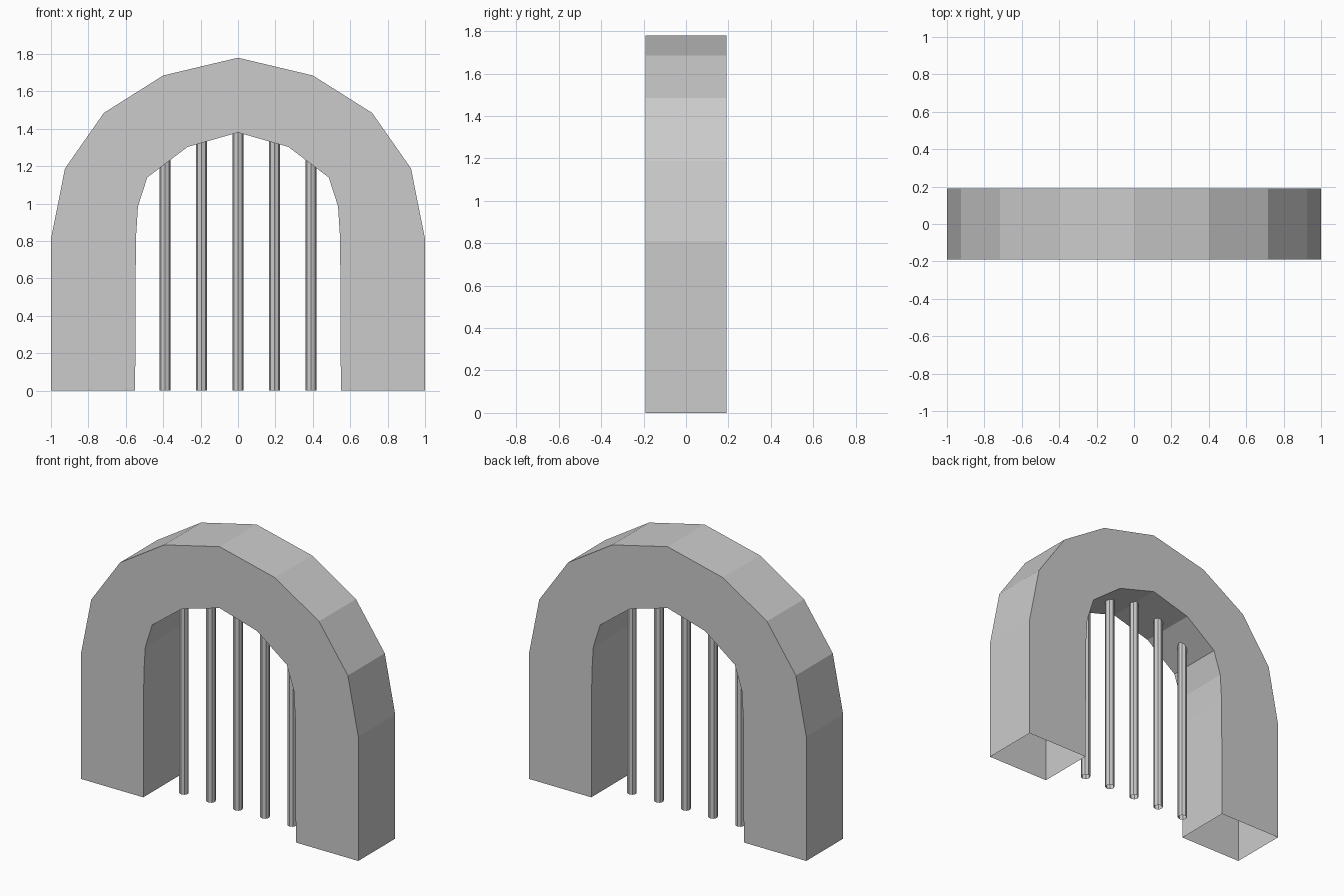
import bpy, bmesh

if "Cube" in bpy.data.objects:
    bpy.data.objects.remove(bpy.data.objects["Cube"])

HALF_DEPTH = 0.19


def finish(bm, name):
    mesh = bpy.data.meshes.new(name)
    bm.to_mesh(mesh)
    bm.free()
    obj = bpy.data.objects.new(name, mesh)
    bpy.context.collection.objects.link(obj)
    return obj


def mirrored(side):
    # left half ending at x = 0, continued to the right
    return side + [(-x, z) for x, z in reversed(side[:-1])]


# Arch: outer and inner outlines, with open undersides at the feet
outer = mirrored([(-1, 0), (-1, 0.81), (-0.925, 1.188), (-0.717, 1.485), (-0.4, 1.685), (0, 1.78)])
inner = mirrored([(-0.55, 0), (-0.546, 0.81), (-0.535, 0.985), (-0.485, 1.14), (-0.27, 1.303), (0, 1.38)])
bm = bmesh.new()
rows = [[bm.verts.new((x, y, z)) for x, z in line]
        for line, y in ((outer, -HALF_DEPTH), (outer, HALF_DEPTH),
                        (inner, HALF_DEPTH), (inner, -HALF_DEPTH))]
for a, b in zip(rows, rows[1:] + rows[:1]):
    for i in range(len(a) - 1):
        bm.faces.new((a[i], a[i + 1], b[i + 1], b[i]))
bmesh.ops.recalc_face_normals(bm, faces=bm.faces)
finish(bm, "arch")

# Gate bars: thin open-ended posts reaching into the arch
for i, (x, top) in enumerate([(-0.39, 1.25), (-0.195, 1.35), (0, 1.4), (0.195, 1.35), (0.39, 1.25)]):
    bm = bmesh.new()
    bmesh.ops.create_cone(bm, cap_ends=False, segments=8, radius1=0.029, radius2=0.029, depth=top)
    bar = finish(bm, f"gate_bar_{i + 1}")
    bar.location = (x, 0, top / 2)
